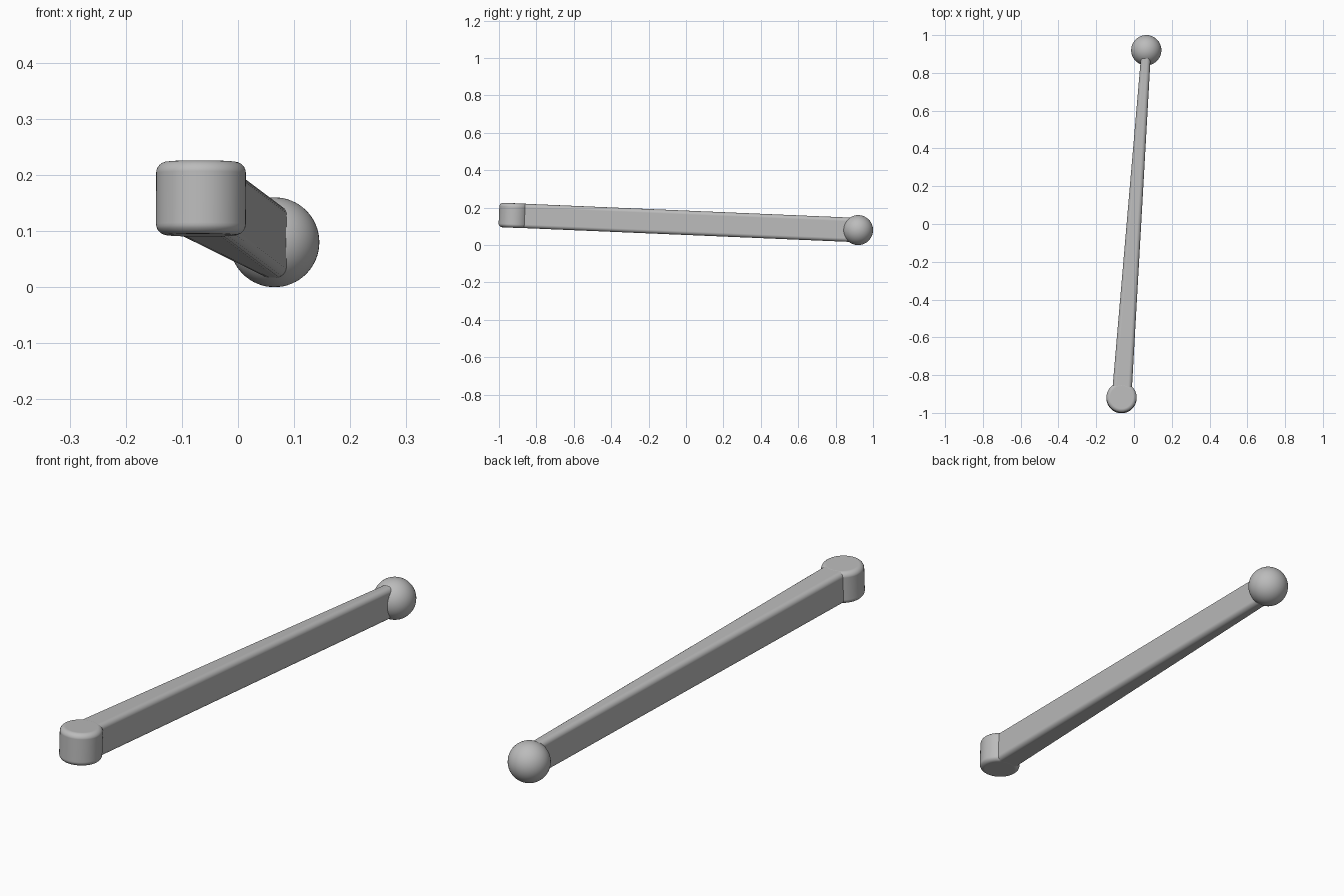
import bpy
import bmesh
from math import radians
from mathutils import Matrix, Vector

cube = bpy.data.objects.get("Cube")
if cube:
    bpy.data.objects.remove(cube, do_unlink=True)

GREY = (0.5, 0.5, 0.5, 1)
mat = bpy.data.materials.new("plain grey")
mat.use_nodes = True
mat.diffuse_color = GREY
mat.node_tree.nodes["Principled BSDF"].inputs["Base Color"].default_value = GREY

# Tilted frame: local y runs along the arm, local x stays level
FRONT = Vector((-0.066, -0.92, 0.158))
BALL = Vector((0.065, 0.92, 0.08))
along = (BALL - FRONT).normalized()
side = along.cross(Vector((0, 0, 1))).normalized()
up = side.cross(along)
frame = Matrix.Translation(FRONT) @ Matrix((side, along, up)).transposed().to_4x4()
LENGTH = (BALL - FRONT).length
RADIUS = 0.08
HEIGHT = 0.131


def add_part(name, bm, matrix, bevel=0):
    bmesh.ops.recalc_face_normals(bm, faces=bm.faces)
    mesh = bpy.data.meshes.new(name)
    bm.to_mesh(mesh)
    bm.free()
    mesh.materials.append(mat)
    obj = bpy.data.objects.new(name, mesh)
    bpy.context.collection.objects.link(obj)
    obj.matrix_world = matrix
    bpy.ops.object.select_all(action="DESELECT")
    obj.select_set(True)
    bpy.context.view_layer.objects.active = obj
    bpy.ops.object.shade_smooth_by_angle(angle=radians(40))
    if bevel:
        mod = obj.modifiers.new("rounded edges", "BEVEL")
        mod.width = bevel
        mod.segments = 6
        mod.limit_method = "ANGLE"
        mod.angle_limit = radians(40)
        for poly in mesh.polygons:
            poly.use_smooth = True
        mod.harden_normals = True
    return obj


# Tapered arm, wide at the pivot and narrow at the ball
bm = bmesh.new()
bmesh.ops.create_cube(bm, size=1)
for v in bm.verts:
    v.co.x *= 0.104 if v.co.y < 0 else 0.05
    v.co.y = (v.co.y + 0.5) * LENGTH
    v.co.z *= HEIGHT - 0.001
add_part("tapered_arm", bm, frame, 0.02)

# Rounded pivot at the front end
bm = bmesh.new()
bmesh.ops.create_cone(bm, cap_ends=True, segments=64, radius1=RADIUS,
                      radius2=RADIUS, depth=HEIGHT)
add_part("pivot_cylinder", bm, frame, 0.02)

# Ball at the back end
bm = bmesh.new()
bmesh.ops.create_uvsphere(bm, u_segments=48, v_segments=32, radius=RADIUS)
add_part("ball_end", bm, Matrix.Translation(BALL))
